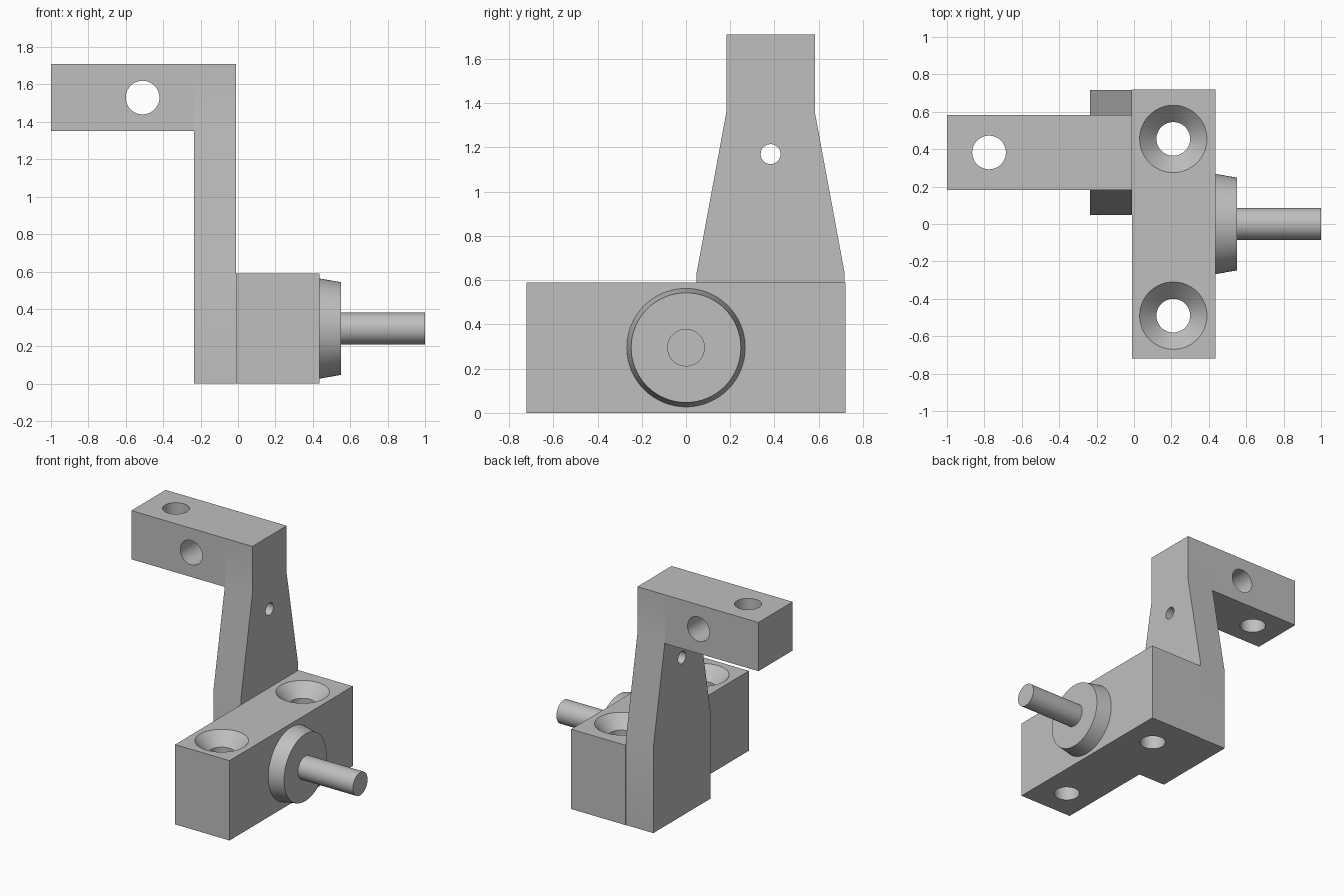
import bpy
import bmesh
import math
from mathutils import Matrix, Vector

cube = bpy.data.objects.get("Cube")
if cube:
    bpy.data.objects.remove(cube, do_unlink=True)

# Single grey finish
GREY = (0.52, 0.52, 0.52, 1.0)
metal = bpy.data.materials.new("light grey metal")
metal.use_nodes = True
metal.diffuse_color = GREY
metal.node_tree.nodes["Principled BSDF"].inputs["Base Color"].default_value = GREY

AXES = {
    "x": Matrix.Rotation(math.pi / 2, 4, "Y"),
    "y": Matrix.Rotation(-math.pi / 2, 4, "X"),
    "z": Matrix.Identity(4),
}


def finish(name, bm):
    bmesh.ops.recalc_face_normals(bm, faces=bm.faces)
    mesh = bpy.data.meshes.new(name)
    bm.to_mesh(mesh)
    bm.free()
    mesh.materials.append(metal)
    obj = bpy.data.objects.new(name, mesh)
    bpy.context.collection.objects.link(obj)
    return obj


def extrude_profile(name, points, x0, x1):
    """Extrude a (y, z) outline along x."""
    bm = bmesh.new()
    face = bm.faces.new([bm.verts.new((x0, y, z)) for y, z in points])
    new = bmesh.ops.extrude_face_region(bm, geom=[face])["geom"]
    verts = [v for v in new if isinstance(v, bmesh.types.BMVert)]
    bmesh.ops.translate(bm, verts=verts, vec=(x1 - x0, 0, 0))
    return finish(name, bm)


def box(name, x0, x1, y0, y1, z0, z1):
    return extrude_profile(name, [(y0, z0), (y1, z0), (y1, z1), (y0, z1)], x0, x1)


def cone(name, axis, centre, length, r1, r2):
    """Round part along an axis, r1 at its low end and r2 at its high end."""
    bm = bmesh.new()
    bmesh.ops.create_cone(bm, cap_ends=True, segments=64, radius1=r1, radius2=r2,
                          depth=length, matrix=Matrix.Translation(Vector(centre)) @ AXES[axis])
    return finish(name, bm)


def select(obj):
    bpy.ops.object.select_all(action="DESELECT")
    obj.select_set(True)
    bpy.context.view_layer.objects.active = obj


def cut(obj, cutter):
    select(obj)
    mod = obj.modifiers.new("hole", "BOOLEAN")
    mod.operation = "DIFFERENCE"
    mod.solver = "EXACT"
    mod.object = cutter
    bpy.ops.object.modifier_apply(modifier=mod.name)
    bpy.data.objects.remove(cutter, do_unlink=True)


# Base block with two countersunk screw holes
HEIGHT, SINK, HOLE = 0.59, 0.09, 0.09
base = box("base_block", -0.01, 0.435, -0.72, 0.72, 0, HEIGHT)
for y in (-0.49, 0.455):
    cut(base, cone("bore", "z", (0.21, y, HEIGHT / 2), 1, HOLE, HOLE))
    # The countersink continues a little above the surface for a clean cut
    extra = 0.02
    cut(base, cone("countersink", "z", (0.21, y, HEIGHT + (extra - SINK) / 2),
                   SINK + extra, HOLE, HOLE + SINK + extra))

# Tapered upright with a small cross hole
mid = 0.3825
half_outline = [(0.335, 0), (0.335, 0.63), (0.2, 1.36), (0.2, 1.71)]
outline = [(mid + w, z) for w, z in half_outline]
outline += [(mid - w, z) for w, z in reversed(half_outline)]
upright = extrude_profile("upright", outline, -0.235, -0.01)
cut(upright, cone("pin_hole", "x", (-0.12, mid, 1.17), 1, 0.045, 0.045))

# Top arm with one horizontal and one vertical hole
arm = box("top_arm", -1, -0.235, mid - 0.2, mid + 0.2, 1.35, 1.71)
cut(arm, cone("side_hole", "y", (-0.51, mid, 1.53), 1, HOLE, HOLE))
cut(arm, cone("top_hole", "z", (-0.775, mid, 1.53), 1, HOLE, HOLE))

# Tapered collar and shaft
collar = cone("collar", "x", (0.4925, 0, 0.295), 0.115, 0.268, 0.248)
shaft = cone("shaft", "x", (0.775, 0, 0.295), 0.45, 0.085, 0.085)

for part in (base, upright, arm, collar, shaft):
    select(part)
    bpy.ops.object.shade_smooth_by_angle(angle=math.radians(30))
